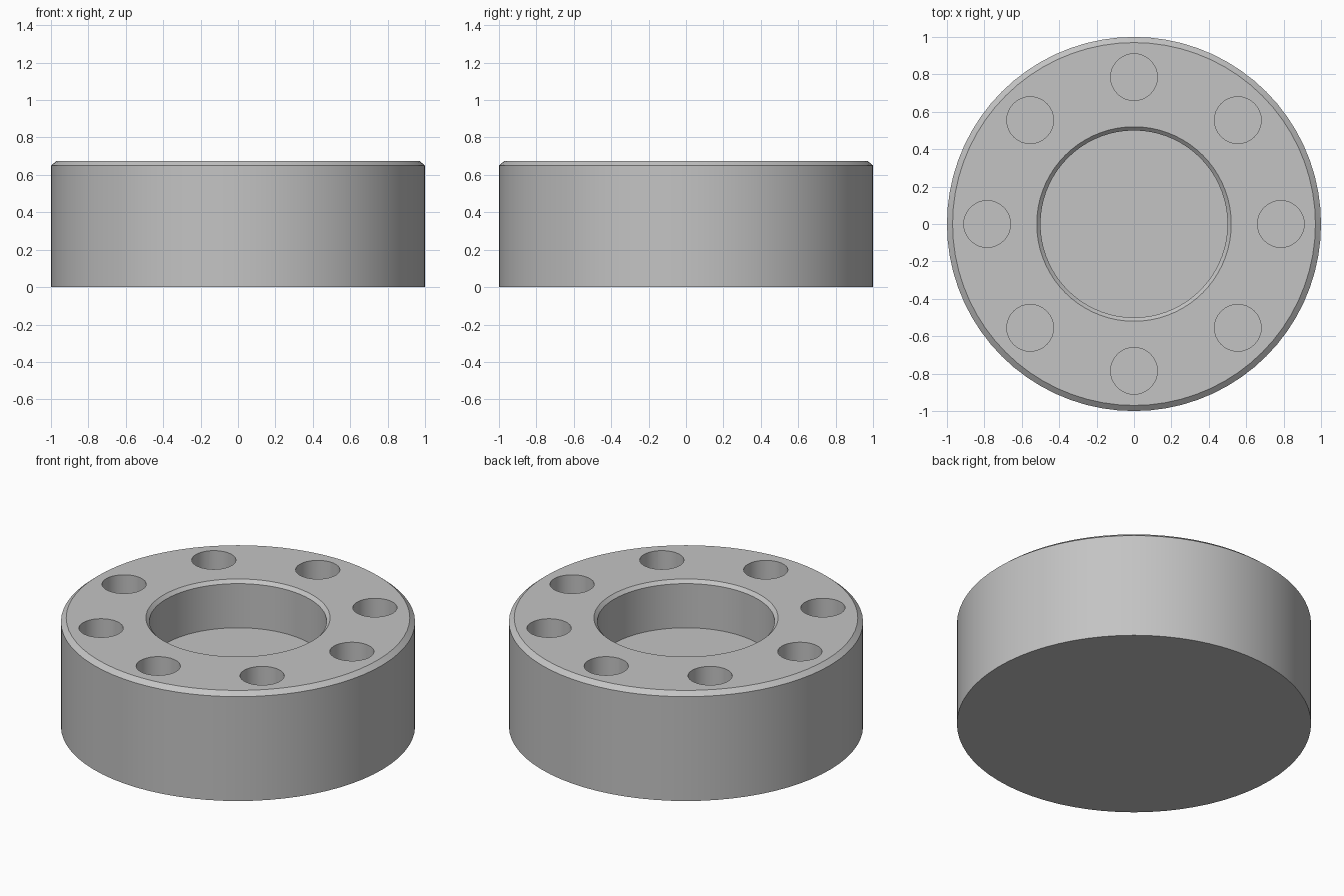
import bpy, bmesh, math

cube = bpy.data.objects.get("Cube")
if cube:
    bpy.data.objects.remove(cube, do_unlink=True)

HEIGHT = 0.675
HOLE_COUNT = 8

grey = bpy.data.materials.new("light grey")
grey.use_nodes = True
colour = (0.55, 0.55, 0.55, 1)
grey.diffuse_color = colour
grey.node_tree.nodes["Principled BSDF"].inputs["Base Color"].default_value = colour


def lathe(name, profile, steps):
    """Revolve a profile of (radius, z) points that starts and ends on the axis."""
    bm = bmesh.new()
    verts = [bm.verts.new((r, 0, z)) for r, z in profile]
    edges = [bm.edges.new(pair) for pair in zip(verts, verts[1:])]
    bmesh.ops.spin(bm, geom=verts + edges, cent=(0, 0, 0), axis=(0, 0, 1),
                   angle=math.tau, steps=steps, use_merge=True)
    bmesh.ops.remove_doubles(bm, verts=bm.verts, dist=0.0001)
    bmesh.ops.recalc_face_normals(bm, faces=bm.faces)
    mesh = bpy.data.meshes.new(name)
    bm.to_mesh(mesh)
    bm.free()
    mesh.materials.append(grey)
    obj = bpy.data.objects.new(name, mesh)
    bpy.context.collection.objects.link(obj)
    return obj


# Round body with chamfered rim and a chamfered blind centre bore
body = lathe("flange_body", [
    (0, 0), (1, 0), (1, 0.65), (0.97, HEIGHT),
    (0.52, HEIGHT), (0.5, 0.655), (0.5, 0.38), (0, 0.38)], 72)

# Ring of blind bolt holes
bm = bmesh.new()
for i in range(HOLE_COUNT):
    angle = math.tau * i / HOLE_COUNT
    hole = bmesh.ops.create_cone(bm, cap_ends=True, segments=32,
                                 radius1=0.125, radius2=0.125, depth=0.6)
    bmesh.ops.translate(bm, verts=hole["verts"], vec=(
        0.785 * math.cos(angle), 0.785 * math.sin(angle), HEIGHT))
mesh = bpy.data.meshes.new("bolt_hole_cutter")
bm.to_mesh(mesh)
bm.free()
mesh.materials.append(grey)
cutter = bpy.data.objects.new("bolt_hole_cutter", mesh)
bpy.context.collection.objects.link(cutter)

cut = body.modifiers.new("bolt_holes", 'BOOLEAN')
cut.operation = 'DIFFERENCE'
cut.solver = 'EXACT'
cut.object = cutter

# Apply the cut, then remove the cutter
bpy.ops.object.select_all(action='DESELECT')
bpy.context.view_layer.objects.active = body
body.select_set(True)
bpy.ops.object.modifier_apply(modifier=cut.name)
bpy.data.objects.remove(cutter, do_unlink=True)

bpy.ops.object.shade_smooth_by_angle(angle=math.radians(30))
